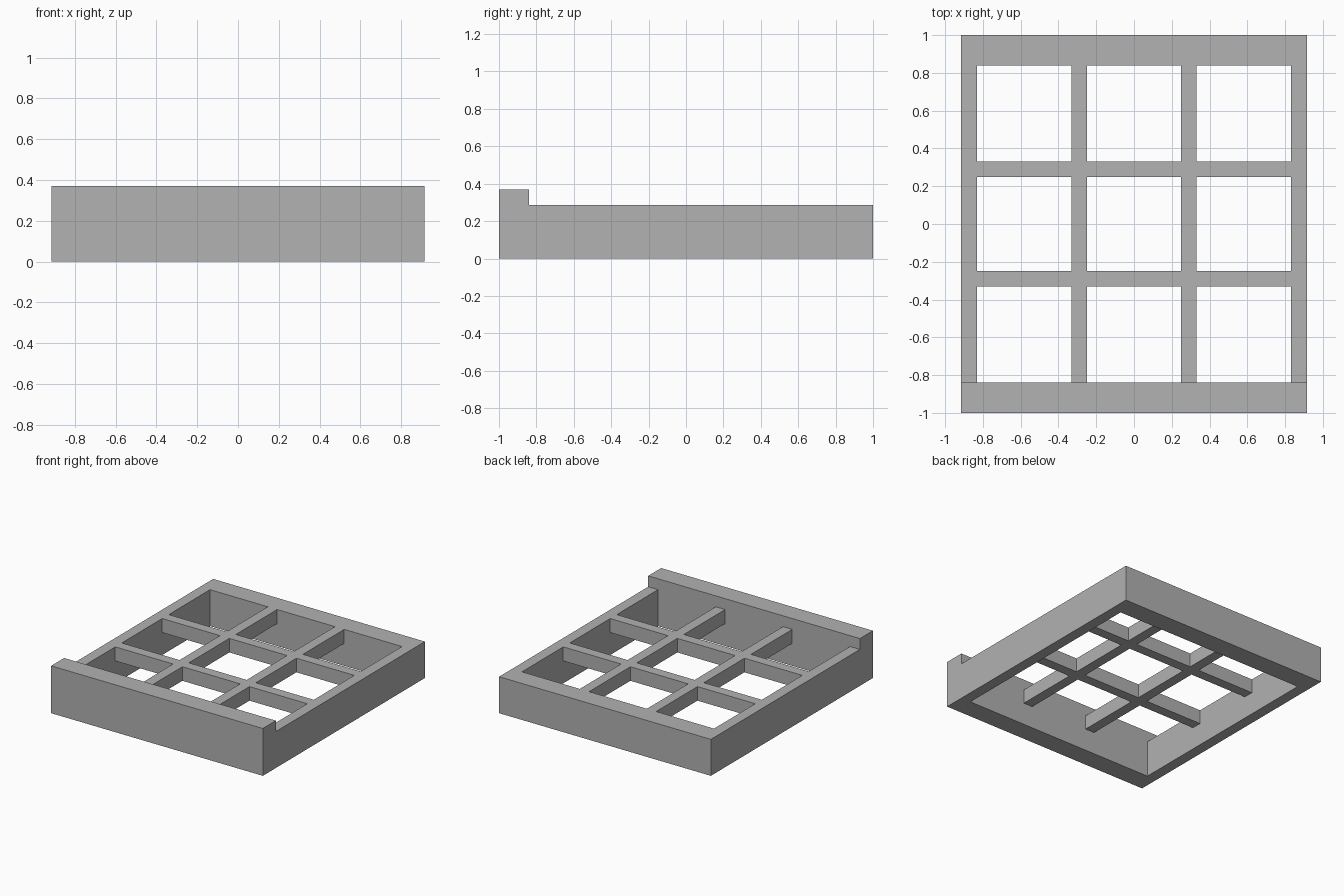
import bpy
import bmesh
from mathutils import Matrix, Vector

cube = bpy.data.objects.get("Cube")
if cube:
    bpy.data.objects.remove(cube, do_unlink=True)

# Overall dimensions
HALF_X, HALF_Y = 0.915, 1.0
INNER_X, INNER_Y = 0.83, 0.84
FRAME_TOP, LIP_TOP = 0.285, 0.37
BAR_POS, BAR_W, BAR_H = 0.29, 0.08, 0.11

grey = bpy.data.materials.new("plain_grey")
grey.use_nodes = True
colour = (0.445, 0.445, 0.445, 1.0)
grey.diffuse_color = colour
grey.node_tree.nodes["Principled BSDF"].inputs["Base Color"].default_value = colour


def make_object(name, bm):
    bmesh.ops.recalc_face_normals(bm, faces=bm.faces[:])
    mesh = bpy.data.meshes.new(name)
    bm.to_mesh(mesh)
    bm.free()
    mesh.materials.append(grey)
    obj = bpy.data.objects.new(name, mesh)
    bpy.context.scene.collection.objects.link(obj)
    return obj


def add_box(bm, low, high):
    low, high = Vector(low), Vector(high)
    matrix = Matrix.Translation((low + high) / 2) @ Matrix.Diagonal((high - low).to_4d())
    bmesh.ops.create_cube(bm, size=1, matrix=matrix)


# Frame body: stepped side profile with the raised front lip, extruded across x
profile = [(-HALF_Y, 0), (HALF_Y, 0), (HALF_Y, FRAME_TOP),
           (-INNER_Y, FRAME_TOP), (-INNER_Y, LIP_TOP), (-HALF_Y, LIP_TOP)]
bm = bmesh.new()
side = bm.faces.new([bm.verts.new((-HALF_X, y, z)) for y, z in profile])
extruded = bmesh.ops.extrude_face_region(bm, geom=[side])["geom"]
bmesh.ops.translate(bm, vec=(2 * HALF_X, 0, 0),
                    verts=[v for v in extruded if isinstance(v, bmesh.types.BMVert)])
frame = make_object("frame", bm)

# Opening through the frame
bm = bmesh.new()
add_box(bm, (-INNER_X, -INNER_Y, -0.5), (INNER_X, INNER_Y, 1))
cutter = make_object("opening_cutter", bm)
cutter.hide_render = True
cut = frame.modifiers.new("opening", 'BOOLEAN')
cut.operation = 'DIFFERENCE'
cut.solver = 'EXACT'
cut.object = cutter
bpy.context.view_layer.objects.active = frame
bpy.ops.object.modifier_apply(modifier=cut.name)
bpy.data.objects.remove(cutter, do_unlink=True)

# Lattice: two long bars front to back, with cross bars fitted between them
low_z, half = FRAME_TOP - BAR_H, BAR_W / 2
spans = [(-INNER_X, -BAR_POS - half), (-BAR_POS + half, BAR_POS - half),
         (BAR_POS + half, INNER_X)]
bm = bmesh.new()
for p in (-BAR_POS, BAR_POS):
    add_box(bm, (p - half, -INNER_Y, low_z), (p + half, INNER_Y, FRAME_TOP))
    for x0, x1 in spans:
        add_box(bm, (x0, p - half, low_z), (x1, p + half, FRAME_TOP))
make_object("lattice", bm)
